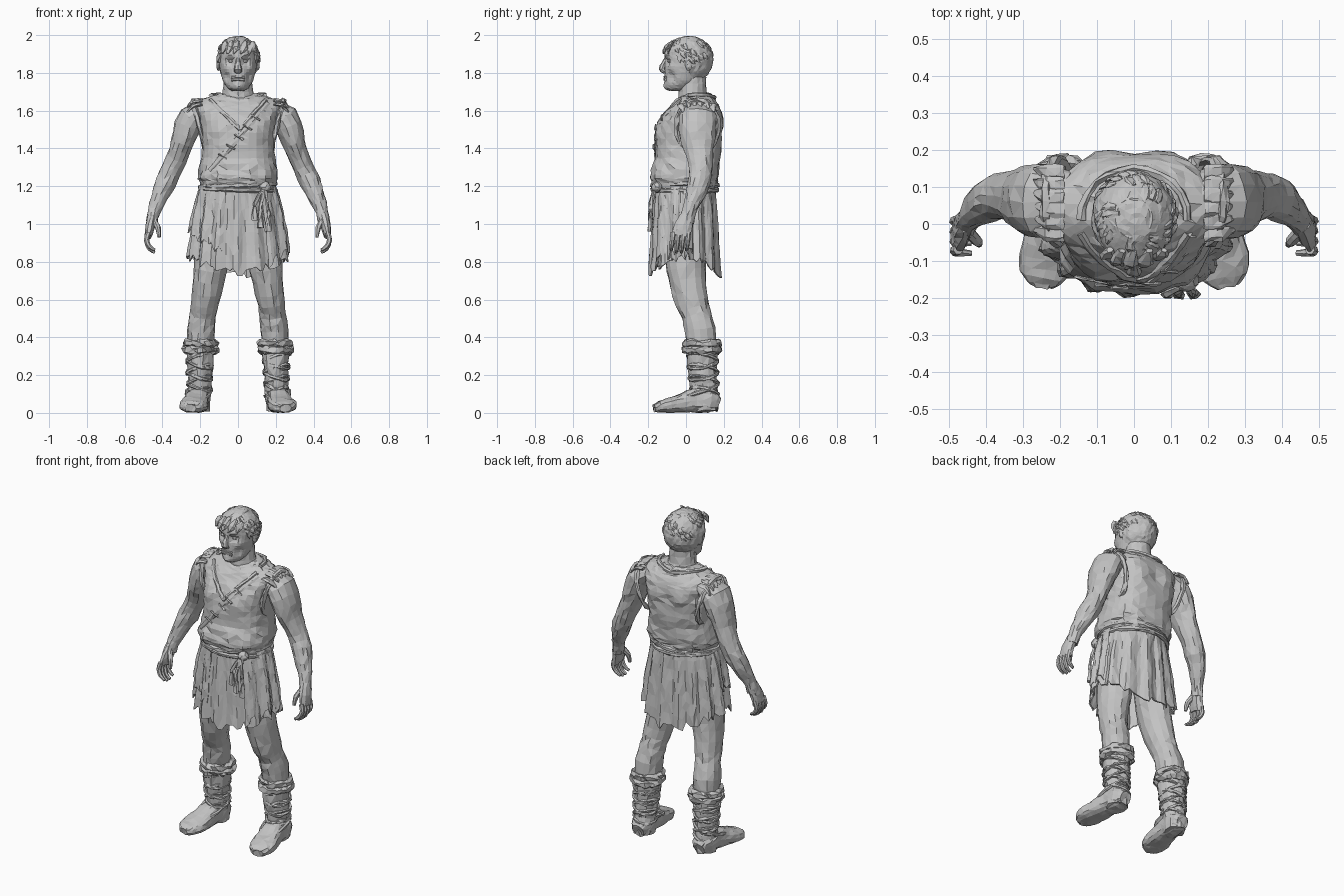
import bpy, bmesh, math, random
from mathutils import Vector
from mathutils.bvhtree import BVHTree

random.seed(7)
if "Cube" in bpy.data.objects:
    bpy.data.objects.remove(bpy.data.objects["Cube"])

clay = bpy.data.materials.new("clay_grey")
clay.use_nodes = True
grey = (0.55, 0.55, 0.55, 1)
clay.diffuse_color = grey
clay.node_tree.nodes["Principled BSDF"].inputs["Base Color"].default_value = grey
X, Z = Vector((1, 0, 0)), Vector((0, 0, 1))
TAU = math.tau


def finish(name, bm, jitter=0.0):
    """Roughen the surface, orient it and make the object."""
    for v in bm.verts:
        v.co += Vector([random.uniform(-jitter, jitter) for _ in range(3)])
    bmesh.ops.recalc_face_normals(bm, faces=bm.faces)
    bmesh.ops.triangulate(bm, faces=bm.faces)
    mesh = bpy.data.meshes.new(name)
    bm.to_mesh(mesh)
    bm.free()
    mesh.materials.append(clay)
    ob = bpy.data.objects.new(name, mesh)
    bpy.context.collection.objects.link(ob)
    return ob


def smooth_path(rings, sub):
    """Catmull-Rom interpolation of rings (x, y, z, radius a, radius b)."""
    out = []
    for i in range(len(rings) - 1):
        a, b, c, d = (rings[min(max(i + k, 0), len(rings) - 1)] for k in (-1, 0, 1, 2))
        for k in range(sub):
            t = k / sub
            out.append([q + t * (r - p) / 2 + t * t * (2 * p - 5 * q + 4 * r - s) / 2
                        + t ** 3 * (3 * q - p - 3 * r + s) / 2 for p, q, r, s in zip(a, b, c, d)])
    return out + [list(rings[-1])]


def sweep(name, rings, n=12, sub=2, ref=X, closed=False, power=2, level=False, jitter=0.003):
    """Loft elliptical sections along a path."""
    rings = list(rings) if closed else smooth_path(rings, sub)
    m = len(rings)
    bm = bmesh.new()
    loops = []
    for i, (x, y, z, ra, rb) in enumerate(rings):
        p = Vector((x, y, z))
        nxt = rings[(i + 1) % m if closed else min(i + 1, m - 1)]
        prv = rings[i - 1 if closed else max(i - 1, 0)]
        t = Z if level else (Vector(nxt[:3]) - Vector(prv[:3])).normalized()
        u = (ref - t * ref.dot(t)).normalized()
        v = t.cross(u)
        loop = []
        for k in range(n):
            c, s = math.cos(TAU * k / n), math.sin(TAU * k / n)
            c = math.copysign(abs(c) ** (2 / power), c)
            s = math.copysign(abs(s) ** (2 / power), s)
            loop.append(bm.verts.new(p + u * ra * c + v * rb * s))
        loops.append(loop)
    for i in range(m if closed else m - 1):
        a, b = loops[i], loops[(i + 1) % m]
        for k in range(n):
            bm.faces.new((a[k], a[(k + 1) % n], b[(k + 1) % n], b[k]))
    if not closed:
        bm.faces.new(loops[0])
        bm.faces.new(loops[-1])
    return finish(name, bm, jitter)


def tube(name, pts, r, **kw):
    return sweep(name, [(*p, r, r) for p in pts], **{"n": 6, "sub": 1, **kw})


def hoop(name, centre, rx, ry, r, tilt=(0, 0), n=24, **kw):
    """Tilted band around a vertical limb."""
    x, y, z = centre
    pts = [(x + rx * math.cos(a), y + ry * math.sin(a),
            z + tilt[0] * math.cos(a) + tilt[1] * math.sin(a))
           for a in (TAU * i / n for i in range(n))]
    return tube(name, pts, r, ref=Z, closed=True, **kw)


def blob(name, centre, size, detail=2, jitter=0.003):
    bm = bmesh.new()
    bmesh.ops.create_icosphere(bm, subdivisions=detail, radius=1)
    for v in bm.verts:
        v.co = Vector(centre) + v.co * Vector(size)
    return finish(name, bm, jitter)


def sculpt(ob, centre, radius, push):
    """Move nearby vertices with a soft falloff, on both sides."""
    for sx in ((1, -1) if centre[0] else (1,)):
        c = Vector((centre[0] * sx, centre[1], centre[2]))
        for v in ob.data.vertices:
            w = math.exp(-((v.co - c).length / radius) ** 2)
            v.co += Vector((push[0] * sx, push[1], push[2])) * w


def drape(z, y0, y1, rx):
    """Ring from front and back depth."""
    return (0, (y0 + y1) / 2, z, rx, (y1 - y0) / 2)


# Head and neck
head = sweep("head", [drape(*r) for r in (
    (1.705, -.085, -.01, .03), (1.72, -.105, .03, .055), (1.76, -.112, .08, .08),
    (1.82, -.113, .11, .095), (1.88, -.114, .125, .1), (1.94, -.1, .12, .095), (1.985, -.04, .07, .05))],
    n=36, sub=4, level=True, jitter=.001)
sculpt(head, (.04, -.1, 1.862), .022, (0, .022, 0))
sculpt(head, (.04, -.1, 1.895), .02, (0, -.012, 0))
sculpt(head, (.07, -.07, 1.825), .025, (0, -.01, 0))
sculpt(head, (.065, -.08, 1.78), .025, (-.008, .012, 0))
sculpt(head, (0, -.11, 1.725), .025, (0, -.012, 0))
sweep("nose", [(0, -.1, 1.885, .011, .01), (0, -.116, 1.85, .013, .014),
               (0, -.128, 1.82, .022, .016), (0, -.112, 1.805, .02, .01)], n=8, jitter=.001)
for name, z, r in (("upper_lip", 1.779, .007), ("lower_lip", 1.766, .008)):
    tube(name, [(x, -.113 + 6 * x * x, z - 2 * x * x) for x in (-.034, -.018, 0, .018, .034)],
         r, ref=Z, jitter=.001)
sweep("neck", [(0, .045, 1.58, .14, .1), (0, .045, 1.65, .1, .085), (0, .035, 1.7, .08, .075),
               (0, .03, 1.78, .075, .075)], level=True, n=16)

# Hair cap with an uneven hairline, then overlapping locks
bm = bmesh.new()
bmesh.ops.create_icosphere(bm, subdivisions=4, radius=1)
for v in bm.verts:
    v.co = Vector((0, .015, 1.87)) + v.co * Vector((.113, .128, .126))


def bald(p):
    if p.y < -.05:
        return p.z < 1.915 + .012 * math.sin(p.x * 90)
    return p.z < (1.86 if p.y < .02 else 1.775)


bmesh.ops.delete(bm, geom=[f for f in bm.faces if bald(f.calc_center_median())], context="FACES")
hair = finish("hair", bm, .003)
shell = hair.modifiers.new("thickness", "SOLIDIFY")
shell.thickness = .012
for i in range(44):
    a, h = TAU * i * .618, .1 + .85 * ((i * 7) % 44) / 44
    pts = []
    for k, r in enumerate((.006, .014, .003)):
        q, e = a + .13 * k, h - .14 * k
        w = math.sqrt(max(0, 1 - e * e))
        pts.append((.114 * w * math.cos(q), .015 + .128 * w * math.sin(q), 1.87 + .125 * e, r, r * .5))
    if not bald(Vector(pts[2][:3])):
        sweep("hair_lock", pts, n=6, sub=2, ref=Vector((-math.sin(a), math.cos(a), 0)), jitter=.002)
for x in (-.075, -.045, -.01, .03, .07):
    sweep("fringe_lock", [(x + .01, -.07, 1.965, .01, .008), (x, -.108 + 4 * x * x, 1.935, .022, .01),
                          (x - .012, -.12 + 5 * x * x, 1.902, .004, .004)], n=6)

# Tunic body with pleats and a blouse above the belt
torso = sweep("tunic_body", [drape(*r) for r in (
    (1.18, -.165, .155, .185), (1.215, -.18, .165, .2), (1.26, -.19, .175, .21), (1.35, -.165, .18, .195),
    (1.45, -.158, .193, .195), (1.55, -.132, .195, .205), (1.615, -.09, .18, .215), (1.66, -.05, .15, .17),
    (1.69, -.01, .12, .1))], n=28, sub=3, level=True, power=2.5, jitter=.005)
sculpt(torso, (.09, -.15, 1.5), .07, (0, -.014, 0))
sculpt(torso, (0, .2, 1.5), .06, (0, -.014, 0))
sculpt(torso, (.1, .19, 1.54), .07, (0, .01, 0))
sculpt(torso, (.21, .05, 1.63), .06, (.03, 0, .012))
for v in torso.data.vertices:
    if v.co.z < 1.3:
        v.co.xy *= 1 + .022 * math.sin(math.atan2(v.co.y, v.co.x) * 14)
skin = BVHTree.FromPolygons([v.co for v in torso.data.vertices], [p.vertices for p in torso.data.polygons])


def on_front(x, z):
    hit = skin.ray_cast(Vector((x, -1, z)), Vector((0, 1, 0)))[0]
    return hit if hit else Vector((x, 0, z))


def line(a, b, n):
    return [on_front(a[0] + (b[0] - a[0]) * i / n, a[1] + (b[1] - a[1]) * i / n) for i in range(n + 1)]


# Neckline: front V, round back edge, lacing strap
for s in (1, -1):
    tube("collar_front", line((.145 * s, 1.655), (.01, 1.5), 8), .012, ref=Z)
back = []
for i in range(13):
    a = math.pi * i / 12
    p = skin.find_nearest(Vector((.145 * math.cos(a), .01 + .145 * math.sin(a), 1.68)))[0]
    back.append(p + Z * .004)
tube("collar_back", back, .012, ref=Z)
strap = line((.16, 1.64), (-.15, 1.28), 14)
sweep("chest_strap", [(*p, .006, .016) for p in strap], n=6, sub=1, ref=Vector((0, 1, 0)), jitter=.002)
for p in strap[3:12:2]:
    tube("strap_stitch", [p + Vector((d, -.008, -d * .6)) for d in (-.022, 0, .022)], .005, ref=Z)

# Skirt layers with pleats and torn hems


def skirt(name, a0, a1, n, hem, grow, folds):
    bm = bmesh.new()
    rows, cols = 7, []
    for k in range(n + 1):
        a = a0 + (a1 - a0) * k / n
        c, s = math.cos(a), math.sin(a)
        low = hem + .1 * c * c + random.uniform(-.03, .03)
        col = []
        for j in range(rows + 1):
            z = 1.21 + (low - 1.21) * j / rows
            t = (1.21 - z) / .47
            f = 1 + .05 * min(1, t * 3) * math.sin(folds * a + .8 * math.sin(3 * a))
            rx, ry = .188 + .085 * max(t, 0) ** .7, .158 + .028 * t
            col.append(bm.verts.new(((rx + grow) * f * c, -.006 + (ry + grow) * f * s, z)))
        cols.append(col)
    for p, q in zip(cols, cols[1:]):
        for j in range(rows):
            bm.faces.new((p[j], p[j + 1], q[j + 1], q[j]))
    bmesh.ops.remove_doubles(bm, verts=bm.verts, dist=.0001)
    ob = finish(name, bm, .003)
    ob.modifiers.new("thickness", "SOLIDIFY").thickness = .008


skirt("skirt", 0, TAU, 72, .735, 0, 15)
skirt("right_overlap", math.pi * .95, math.pi * 1.4, 20, .86, .01, 15)
skirt("left_overlap", -math.pi * .3, math.pi * .08, 18, .76, .008, 13)

# Rope belt, knot and tassels
for z, tilt in ((1.205, .008), (1.182, -.006)):
    hoop("belt_cord", (0, -.006, z), .197, .17, .014, (tilt, 0), n=36)
blob("belt_knot", (.145, -.155, 1.195), (.03, .028, .028))
for x, z in ((.09, 1.02), (.12, .98), (.16, .96)):
    sweep("belt_tassel", [(.14, -.165, 1.19, .01, .01), (x, -.188, (z + 1.2) / 2, .009, .009),
                          (x, -.187, z + .07, .011, .011), (x, -.188, z, .019, .014)], n=6, jitter=.004)

for s, side in ((1, "left"), (-1, "right")):
    def limb(part, rings, **kw):
        return sweep(side + "_" + part, [(x * s, *rest) for x, *rest in rings], **kw)

    blob(side + "_eye", (.037 * s, -.088, 1.862), (.016, .01, .009), 2, 0)
    blob(side + "_ear", (.104 * s, .015, 1.845), (.011, .02, .034), 2, .002)

    # Arm and hand
    arm = limb("arm", [(.17, .06, 1.605, .05, .08), (.245, .062, 1.56, .075, .1), (.283, .062, 1.47, .066, .098),
                       (.31, .07, 1.39, .057, .078), (.347, .078, 1.3, .053, .062), (.383, .068, 1.22, .055, .06),
                       (.417, .043, 1.14, .045, .048), (.442, .018, 1.07, .033, .037), (.455, 0, 1.01, .03, .042)],
               n=14, sub=2, jitter=.004)
    limb("palm", [(.45, .008, 1.05, .028, .034), (.464, -.014, .99, .026, .048), (.474, -.028, .935, .02, .05)], n=10)
    for i in range(4):
        y, drop = .012 - .027 * i, .012 * (i in (1, 2))
        limb("finger", [(.474, y, .955, .014, .014), (.484, y - .004, .915, .014, .014),
                        (.468, y - .008, .88 - drop, .012, .012), (.44, y - .01, .862 - drop, .008, .008)],
             n=7, ref=Vector((0, 1, 0)), jitter=.001)
    limb("thumb", [(.447, -.02, 1.02, .016, .018), (.424, -.045, .98, .015, .015),
                   (.418, -.055, .93, .009, .009)], n=7, jitter=.001)

    # Ragged armhole edge and shoulder flaps
    rim = [((.205 + .035 * math.sin(a)) * s, .06 + .112 * math.cos(a), 1.515 + .14 * math.sin(a))
           for a in (TAU * i / 20 for i in range(20))]
    tube(side + "_armhole", rim, .014, ref=X, closed=True, jitter=.005)
    for i in range(6):
        y = -.025 + .033 * i
        z = 1.645 - 4 * (y - .06) ** 2
        limb("shoulder_flap", [(.19, y, z + .015, .022, .008), (.235, y, z + .01, .022, .008),
                               (.268, y + .01, z - .025, .006, .004)], n=6, ref=Vector((0, 1, 0)))

    # Leg
    leg = limb("leg", [(.125, 0, 1.0, .1, .11), (.14, -.002, .82, .092, .108), (.157, .008, .7, .083, .098),
                       (.176, .035, .58, .072, .085), (.185, .055, .52, .069, .078), (.195, .075, .44, .075, .084),
                       (.197, .085, .34, .068, .076)], n=14, sub=2, jitter=.004)
    sculpt(leg, (.17 * s, -.05, .58), .04, (0, -.01, 0))

    # Boot, fur cuff and wrappings
    limb("boot_shaft", [(.197, .085, .36, .076, .085), (.2, .085, .25, .067, .078), (.203, .092, .15, .06, .07),
                        (.206, .1, .08, .062, .072), (.208, .1, .01, .058, .068)], n=14, jitter=.005)
    foot = limb("boot_foot", [(.206, .172, .045, .035, .035), (.208, .13, .06, .06, .058), (.213, .05, .067, .06, .065),
                              (.224, -.02, .052, .068, .05), (.236, -.09, .04, .076, .038),
                              (.245, -.14, .031, .062, .03), (.25, -.168, .025, .03, .02)], n=16, power=2.6)
    for v in foot.data.vertices:
        v.co.z = max(v.co.z, 0)
    for z, r in ((.368, .02), (.335, .022)):
        hoop(side + "_fur_cuff", (.197 * s, .085, z), .077, .083, r, n=22, jitter=.008)
    for i in range(7):
        z = .29 - .03 * i
        lean = .022 * (-1) ** i
        hoop(side + "_wrapping", (.203 * s, .087 + .002 * i, z), .069 - .0015 * i, .079 - .001 * i,
             .009, (lean, -lean * .7), n=18)
    hoop(side + "_ankle_tie", (.212 * s, .055, .105), .062, .105, .01, (0, .03), n=18)
